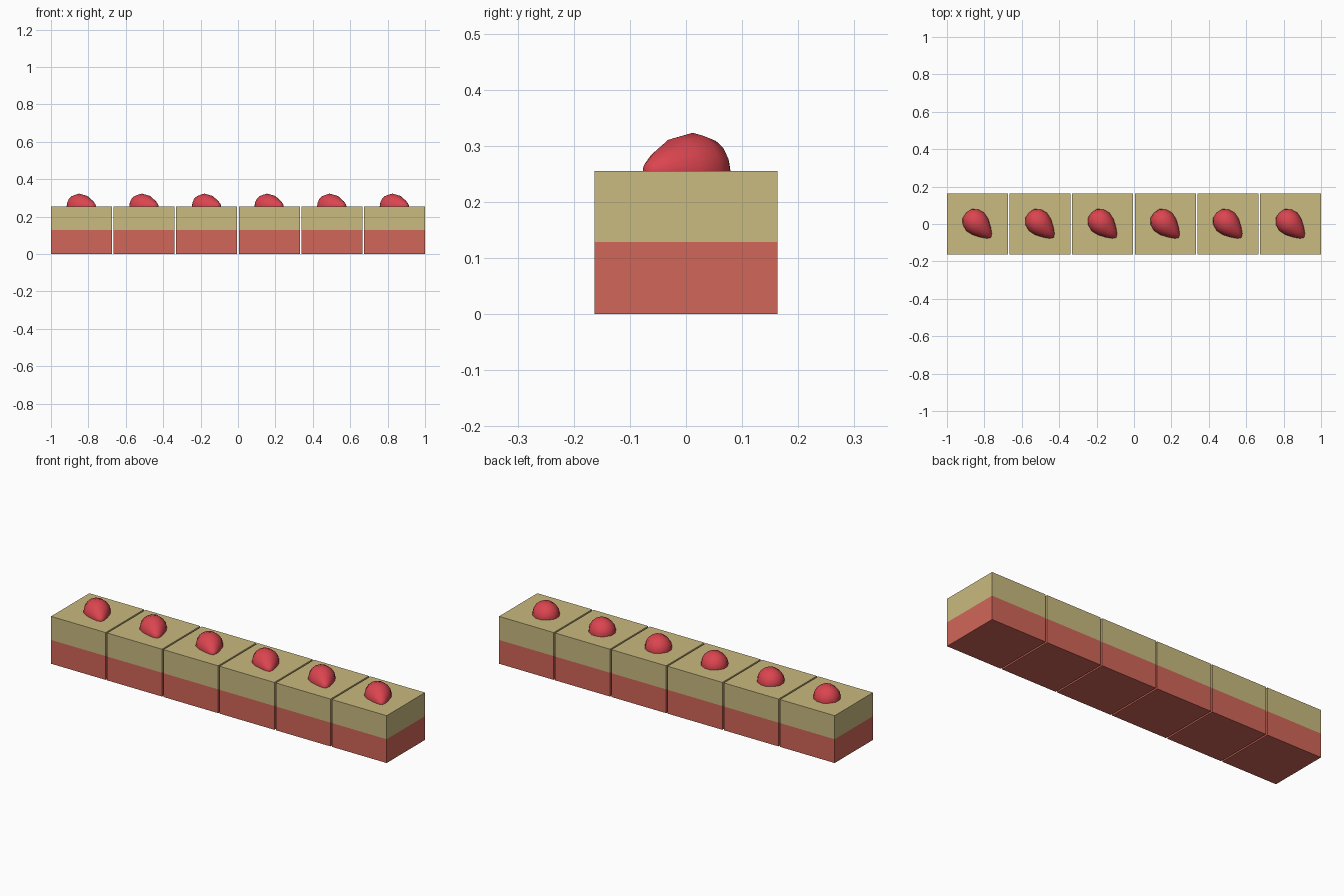
import bpy, bmesh, math
from mathutils import Matrix, Vector

if "Cube" in bpy.data.objects:
    bpy.data.objects.remove(bpy.data.objects["Cube"])

W, PITCH = 0.326, 0.3348          # block width and spacing
Z_MID, Z_TOP = 0.128, 0.255       # layer heights


def material(name, rgb):
    # picture colours converted to linear
    m = bpy.data.materials.new(name)
    m.diffuse_color = (*[((c + 0.055) / 1.055) ** 2.4 for c in rgb], 1)
    m.use_nodes = True
    m.node_tree.nodes["Principled BSDF"].inputs["Base Color"].default_value = m.diffuse_color
    return m


sponge_mat = material("sponge_red", (0.82, 0.40, 0.345))
cream_mat = material("cream", (0.79, 0.73, 0.50))
berry_mat = material("berry_red", (0.86, 0.27, 0.31))


def finish(bm, name, mat):
    bmesh.ops.recalc_face_normals(bm, faces=bm.faces)
    me = bpy.data.meshes.new(name)
    bm.to_mesh(me)
    bm.free()
    me.materials.append(mat)
    ob = bpy.data.objects.new(name, me)
    bpy.context.collection.objects.link(ob)
    return ob


def layer(name, x, z0, z1, mat):
    bm = bmesh.new()
    bmesh.ops.create_cube(bm, size=1, matrix=Matrix.Translation((x, 0, (z0 + z1) / 2))
                          @ Matrix.Diagonal((W, W, z1 - z0, 1)))
    return finish(bm, name, mat)


# Berry outline: distance along its axis, radius
PROFILE = [(-0.085, 0), (-0.079, 0.033), (-0.053, 0.058), (-0.017, 0.068),
           (0.022, 0.060), (0.063, 0.038), (0.091, 0.018), (0.103, 0)]


def berry(name, x):
    # Teardrop lying on its side, lathed and cut off at the cake surface
    bm = bmesh.new()
    vs = [bm.verts.new((s, 0, r)) for s, r in PROFILE]
    es = [bm.edges.new(p) for p in zip(vs, vs[1:])]
    bmesh.ops.spin(bm, geom=vs + es, cent=(0, 0, 0), axis=(1, 0, 0),
                   angle=2 * math.pi, steps=16, use_merge=True)
    bmesh.ops.remove_doubles(bm, verts=bm.verts, dist=1e-4)
    bmesh.ops.bisect_plane(bm, geom=bm.verts[:] + bm.edges[:] + bm.faces[:],
                           plane_co=(0, 0, -0.004), plane_no=(0, 0, -1), clear_outer=True)
    bmesh.ops.transform(bm, verts=bm.verts, matrix=Matrix.Translation((x, 0, Z_TOP))
                        @ Matrix.Rotation(-math.pi / 4, 4, 'Z'))
    ob = finish(bm, name, berry_mat)
    for p in ob.data.polygons:
        p.use_smooth = True


# Row of six layered cakes
for i in range(6):
    x = (i - 2.5) * PITCH
    layer(f"cake_base_{i + 1}", x, 0, Z_MID, sponge_mat)
    layer(f"cake_top_{i + 1}", x, Z_MID, Z_TOP, cream_mat)
    berry(f"berry_{i + 1}", x)
